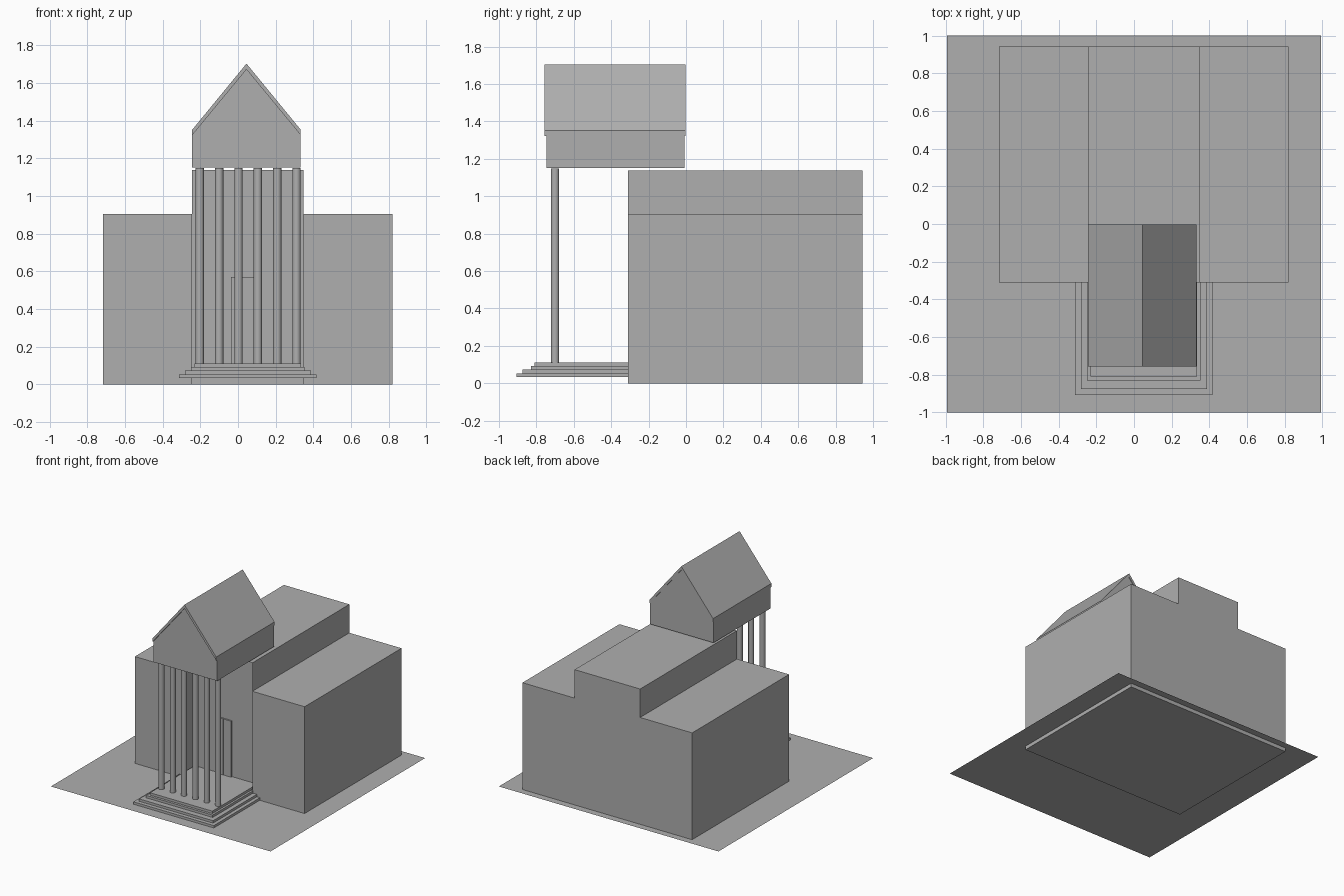
import bpy, bmesh

if "Cube" in bpy.data.objects:
    bpy.data.objects.remove(bpy.data.objects["Cube"])

# Darker grey stone used on every part
stone = bpy.data.materials.new("dark_grey")
stone.diffuse_color = (0.43, 0.43, 0.43, 1)
stone.use_nodes = True
stone.node_tree.nodes["Principled BSDF"].inputs["Base Color"].default_value = stone.diffuse_color


def finish(bm, name):
    me = bpy.data.meshes.new(name)
    bm.to_mesh(me)
    bm.free()
    ob = bpy.data.objects.new(name, me)
    bpy.context.collection.objects.link(ob)
    me.materials.append(stone)
    return ob


def prism_bm(profile, y0, y1):
    """Close an x/z profile at y0 and y1; returns bmesh and the front vertices."""
    bm = bmesh.new()
    front = [bm.verts.new((x, y0, z)) for x, z in profile]
    back = [bm.verts.new((x, y1, z)) for x, z in profile]
    bm.faces.new(front)
    bm.faces.new(back[::-1])
    n = len(front)
    for i in range(n):
        j = (i + 1) % n
        bm.faces.new((front[j], front[i], back[i], back[j]))
    bmesh.ops.recalc_face_normals(bm, faces=bm.faces[:])
    return bm, front


def prism(name, profile, y0, y1):
    return finish(prism_bm(profile, y0, y1)[0], name)


def box(name, x0, x1, y0, y1, z0, z1):
    return prism(name, [(x0, z0), (x1, z0), (x1, z1), (x0, z1)], y0, y1)


# Ground sheet
bpy.ops.mesh.primitive_plane_add(size=2, location=(0, 0, 0.031))
ground = bpy.context.object
ground.name = "ground_sheet"
ground.scale.x = 0.994
ground.data.materials.append(stone)

# Main building: stepped profile, middle of the facade pushed in
l, cl, cr, r, wing_h, mid_h = -0.716, -0.245, 0.348, 0.82, 0.905, 1.138
bm, f = prism_bm([(l, 0), (cl, 0), (cr, 0), (r, 0), (r, wing_h), (cr, wing_h),
                  (cr, mid_h), (cl, mid_h), (cl, wing_h), (l, wing_h)], -0.31, 0.943)
bmesh.ops.connect_vert_pair(bm, verts=[f[1], f[8]])
bmesh.ops.connect_vert_pair(bm, verts=[f[2], f[5]])
middle = [fc for fc in bm.faces if f[6] in fc.verts and f[7] in fc.verts
          and all(abs(v.co.y + 0.31) < 1e-5 for v in fc.verts)]
pushed = bmesh.ops.extrude_discrete_faces(bm, faces=middle)["faces"]
bmesh.ops.translate(bm, verts=pushed[0].verts[:], vec=(0, 0.08, 0))
finish(bm, "main_building")

# Double door on the recessed wall
box("door_left", -0.038, 0.036, -0.243, -0.228, 0.112, 0.57)
box("door_right", 0.038, 0.108, -0.243, -0.228, 0.112, 0.57)

# Portico steps, each smaller than the one below
steps = [(-0.312, 0.416, -0.907), (-0.282, 0.387, -0.875),
         (-0.25, 0.352, -0.83), (-0.23, 0.335, -0.81)]
for i, (x0, x1, y0) in enumerate(steps):
    back = -0.23 if i == 3 else -0.31
    z0 = 0.033 + 0.0197 * i
    box(f"step_{i + 1}", x0, x1, y0, back, z0, z0 + 0.0197)

# Row of six columns
for i in range(6):
    bpy.ops.mesh.primitive_cylinder_add(vertices=32, radius=0.022, depth=1.036,
                                        location=(-0.203 + 0.1028 * i, -0.70, 0.63))
    column = bpy.context.object
    column.name = f"column_{i + 1}"
    column.data.materials.append(stone)
    bpy.ops.object.shade_smooth_by_angle()

# Gabled block above the columns
x0, x1, xm = -0.243, 0.333, 0.045
prism("pediment", [(x0, 1.152), (x1, 1.152), (x1, 1.333), (xm, 1.68), (x0, 1.333)],
      -0.745, -0.009)

# Roof slabs following the gable
prism("gable_roof", [(x0, 1.352), (x0, 1.323), (xm, 1.672), (x1, 1.323),
                     (x1, 1.352), (xm, 1.703)], -0.757, -0.003)
